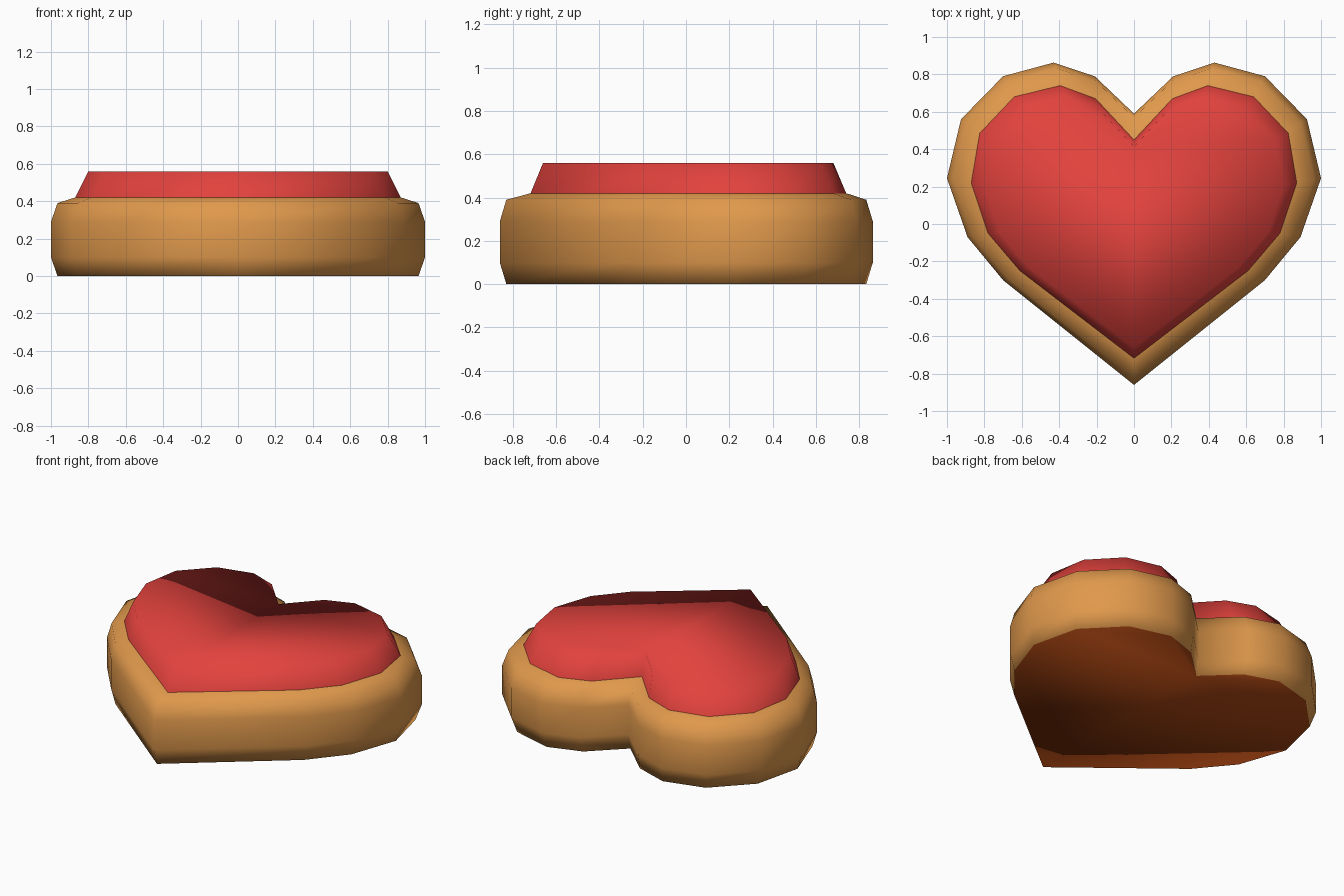
import bpy, bmesh

if "Cube" in bpy.data.objects:
    bpy.data.objects.remove(bpy.data.objects["Cube"])


def material(name, srgb):
    lin = [(c / 255 / 12.92) if c / 255 <= 0.04045 else ((c / 255 + 0.055) / 1.055) ** 2.4 for c in srgb]
    m = bpy.data.materials.new(name)
    m.diffuse_color = (*lin, 1)
    m.use_nodes = True
    m.node_tree.nodes["Principled BSDF"].inputs["Base Color"].default_value = m.diffuse_color
    return m


biscuit = material("golden biscuit", (224, 153, 76))
baked = material("dark baked brown", (160, 65, 17))
red = material("red icing", (226, 66, 61))


def full_outline(half):
    """Mirror a right-half outline (notch first, tip last); counter-clockwise."""
    return [(-x, y) for x, y in half] + [(x, y) for x, y in half[-2:0:-1]]


def stack(name, rings, mats, cap_bottom, cap_top):
    """Skin a list of (outline, scale, z) rings into one smooth object."""
    bm = bmesh.new()
    loops = [[bm.verts.new((x * s, y * s, z)) for x, y in pts] for pts, s, z in rings]
    n = len(loops[0])
    for a, b in zip(loops, loops[1:]):
        for i in range(n):
            j = (i + 1) % n
            bm.faces.new((a[i], a[j], b[j], b[i]))
    if cap_bottom:
        bm.faces.new(loops[0][::-1]).material_index = 1
    if cap_top:
        bm.faces.new(loops[-1])
    for f in bm.faces:
        f.smooth = True
    me = bpy.data.meshes.new(name)
    bm.to_mesh(me)
    bm.free()
    for m in mats:
        me.materials.append(m)
    ob = bpy.data.objects.new(name, me)
    bpy.context.collection.objects.link(ob)
    return ob


# Heart outlines, right half from notch to tip
outer = full_outline([(0, .59), (.21, .79), (.43, .863), (.70, .79), (.925, .56),
                      (1, .245), (.89, -.07), (.70, -.30), (0, -.86)])
inner = full_outline([(0, .45), (.205, .67), (.395, .74), (.64, .68), (.825, .485),
                      (.87, .22), (.78, -.05), (.61, -.25), (0, -.718)])

# Biscuit body with chamfered rims and a dark underside
stack("biscuit_base", [(outer, .965, 0), (outer, 1, .10), (outer, 1, .29),
                       (outer, .965, .39), (inner, 1, .42)],
      [biscuit, baked], True, False)

# Tapered icing slab on top
stack("icing", [(inner, 1, .42), (inner, .92, .56)], [red], False, True)
